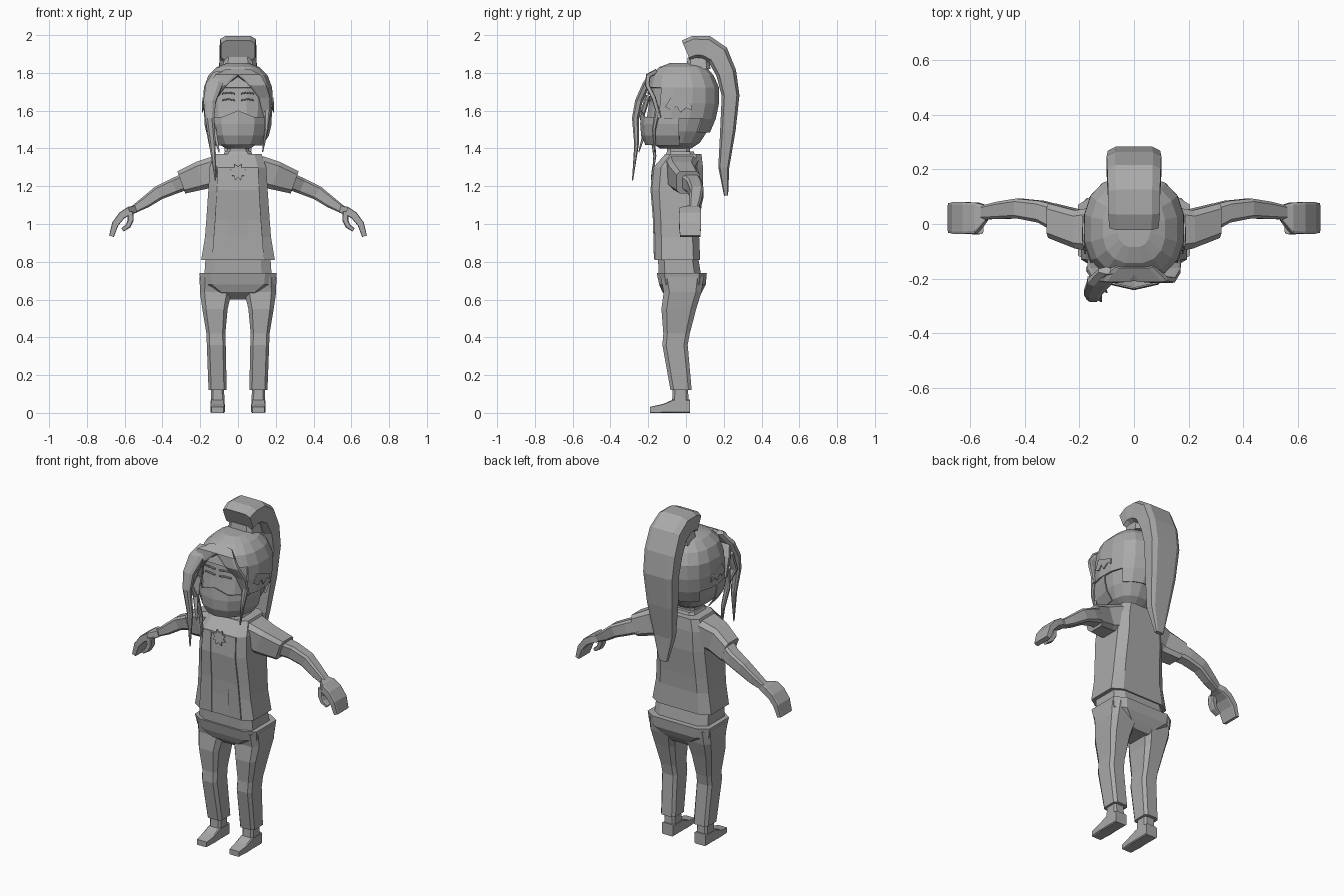
import bpy, bmesh, math
from mathutils import Vector

mat = bpy.data.materials.new("plain_grey")
mat.diffuse_color = (0.4, 0.4, 0.4, 1)
X, Y, Z = Vector((1, 0, 0)), Vector((0, 1, 0)), Vector((0, 0, 1))


def finish(name, bm):
    bmesh.ops.recalc_face_normals(bm, faces=bm.faces)
    me = bpy.data.meshes.new(name)
    bm.to_mesh(me)
    bm.free()
    me.materials.append(mat)
    ob = bpy.data.objects.new(name, me)
    bpy.context.collection.objects.link(ob)
    return ob


def chamfered(k):
    return [(1, k - 1), (1, 1 - k), (1 - k, 1), (k - 1, 1),
            (-1, 1 - k), (-1, k - 1), (k - 1, -1), (1 - k, -1)]


def rounded(n, p=0.8):
    out = []
    for i in range(n):
        a = 2 * math.pi * (i + 0.5) / n
        c, s = math.cos(a), math.sin(a)
        out.append((math.copysign(abs(c) ** p, c), math.copysign(abs(s) ** p, s)))
    return out


def loft(name, rows, u=X, v=None, shape=None, side=1, keep=None):
    """Rows are (x, y, z, half size along u, half size along v)."""
    shape = shape or chamfered(0.3)
    bm = bmesh.new()
    centres = [Vector(r[:3]) for r in rows]
    rings = []
    for i, r in enumerate(rows):
        t = centres[min(i + 1, len(rows) - 1)] - centres[max(i - 1, 0)]
        w = v or t.cross(u).normalized()
        ring = []
        for a, b in shape:
            p = centres[i] + u * a * r[3] + w * b * r[4]
            p.x *= side
            ring.append(bm.verts.new(p))
        rings.append(ring)
    n = len(shape)
    for a, b in zip(rings, rings[1:]):
        for i in range(n):
            j = (i + 1) % n
            bm.faces.new((a[i], a[j], b[j], b[i]))
    bm.faces.new(rings[0])
    bm.faces.new(rings[-1])
    if keep:
        gone = [f for f in bm.faces if not keep(f.calc_center_median())]
        bmesh.ops.delete(bm, geom=gone, context='FACES')
    return finish(name, bm)


def column(name, rows, **kw):
    """Upright part; rows are (z, half width, front y, back y)."""
    return loft(name, [(0, (f + b) / 2, z, w, (b - f) / 2) for z, w, f, b in rows],
                v=Y, **kw)


def thicken(ob, t):
    m = ob.modifiers.new("thickness", 'SOLIDIFY')
    m.thickness, m.offset = t, 1


# Trunk
column("jacket", [(0.81, .195, -.165, .075), (0.93, .175, -.166, .07), (1.02, .168, -.17, .075),
                  (1.18, .157, -.183, .09), (1.30, .15, -.172, .09), (1.37, .125, -.11, .082)])
column("shirt_hem", [(0.73, .178, -.145, .08), (0.82, .172, -.148, .065)])
column("trouser_top", [(0.60, .07, -.08, .06), (0.64, .13, -.125, .085),
                       (0.68, .197, -.142, .105), (0.74, .205, -.155, .11)])
column("neck", [(1.34, .075, -.105, .03), (1.37, .06, -.10, .02), (1.45, .055, -.10, .02)])
loft("collar", [(0, -.03, 1.35, .085, .085), (0, -.03, 1.385, .068, .07)], v=Y)

# Jacket edges, one thin panel each side of the opening
for s, tag in ((1, "left"), (-1, "right")):
    loft("jacket_panel_" + tag, [(.098, -.166, .812, .04, .004), (.088, -.171, 1.02, .034, .004),
                                 (.082, -.184, 1.18, .03, .004), (.082, -.173, 1.30, .026, .004)],
         v=Y, shape=chamfered(0.05), side=s)

# Pendant, an eight-pointed plate
bm = bmesh.new()
pts = []
for i in range(16):
    r = .046 if i % 2 else .028
    a = math.pi * i / 8
    pts.append(bm.verts.new((r * math.sin(a), -.182 - .004 * math.cos(a) * -1, 1.275 + r * math.cos(a))))
bm.faces.new(pts)
thicken(finish("pendant", bm), .008)

# Limbs
for s, tag in ((1, "left"), (-1, "right")):
    loft("leg_" + tag, [(.105, -.02, .72, .098, .115), (.118, -.018, .64, .084, .10),
                        (.122, -.038, .55, .067, .092), (.117, -.05, .42, .05, .07),
                        (.115, -.058, .36, .05, .067), (.108, -.026, .12, .048, .056)],
         v=Y, side=s)
    loft("ankle_" + tag, [(.108, -.03, .15, .034, .04), (.108, -.03, .02, .037, .045)],
         v=Y, side=s)
    loft("foot_" + tag, [(.108, .02, .035, .037, .035), (.108, -.07, .035, .037, .035),
                         (.108, -.12, .024, .038, .024), (.108, -.19, .016, .032, .016)],
         v=Z, side=s, shape=chamfered(0.15))
    loft("sleeve_" + tag, [(.11, -.02, 1.282, .085, .08), (.20, -.02, 1.256, .07, .076),
                           (.30, .012, 1.22, .063, .062)], u=Y, side=s)
    loft("arm_" + tag, [(.28, .02, 1.225, .05, .045), (.34, .045, 1.20, .04, .042),
                        (.42, .057, 1.165, .036, .038), (.49, .05, 1.115, .032, .031),
                        (.555, .042, 1.075, .025, .02)], u=Y, side=s)
    loft("hand_" + tag, [(.54, .04, 1.08, .028, .02), (.575, .022, 1.07, .056, .022),
                         (.615, .022, 1.045, .058, .02), (.65, .022, 1.0, .058, .018),
                         (.67, .022, .935, .054, .013)], u=Y, side=s, shape=chamfered(0.15))
    loft("thumb_" + tag, [(.57, -.012, 1.065, .024, .018), (.568, -.015, 1.02, .022, .016),
                          (.582, -.018, .99, .02, .014), (.612, -.018, .968, .016, .01)],
         u=Y, side=s)

# Head
head = [(1.40, .065, -.14, .03), (1.43, .115, -.185, .075), (1.49, .148, -.205, .115),
        (1.56, .165, -.21, .145), (1.64, .17, -.198, .162), (1.72, .168, -.19, .162),
        (1.78, .145, -.175, .135), (1.82, .105, -.135, .10), (1.84, .055, -.08, .06)]
column("head", head, shape=rounded(16))


# Hair cap, open at the face and trimmed under the ears
def covers(c):
    face = c.y < -.12 and abs(c.x) < .13 and c.z < 1.74
    return not face and c.z > 1.57 - .6 * max(0, c.y)


cap = column("hair_cap", [(z, w + .004, f - .004, b + .004) for z, w, f, b in head],
             shape=rounded(16), keep=covers)
thicken(cap, .012)

# Fringe overhanging the brow
for s, tag in ((1, "left"), (-1, "right")):
    loft("fringe_" + tag, [(.02, -.155, 1.81, .05, .012), (.06, -.2, 1.785, .06, .014),
                           (.105, -.205, 1.735, .045, .012), (.14, -.172, 1.67, .03, .012),
                           (.155, -.14, 1.56, .016, .01)], side=s)

# Loose locks of hair
locks = {
    "long_lock": [(-.08, -.17, 1.80, .05, .015), (-.125, -.21, 1.74, .045, .02),
                  (-.15, -.25, 1.65, .033, .02), (-.15, -.268, 1.56, .024, .018),
                  (-.135, -.262, 1.42, .017, .012), (-.12, -.283, 1.23, .003, .003)],
    "inner_lock": [(-.14, -.20, 1.68, .03, .015), (-.155, -.235, 1.57, .02, .014),
                   (-.13, -.215, 1.50, .016, .01), (-.10, -.25, 1.38, .003, .003)],
    "cheek_lock": [(-.15, -.165, 1.60, .025, .015), (-.15, -.18, 1.48, .016, .012),
                   (-.13, -.165, 1.36, .012, .008), (-.115, -.178, 1.25, .003, .003)],
    "short_lock": [(.155, -.15, 1.60, .018, .015), (.15, -.17, 1.50, .01, .01),
                   (.13, -.165, 1.38, .003, .003)]}
for name, rows in locks.items():
    loft(name, rows, shape=chamfered(0.5))

# Ponytail and its tie
loft("ponytail", [(0, .0, 1.918, .09, .058), (0, .045, 1.937, .095, .06),
                  (0, .105, 1.935, .095, .064), (0, .168, 1.895, .098, .062),
                  (0, .213, 1.80, .1, .054), (0, .236, 1.68, .096, .047),
                  (0, .222, 1.50, .084, .041), (0, .200, 1.30, .06, .029),
                  (0, .212, 1.15, .025, .011)])
column("hair_tie", [(1.82, .085, .0, .13), (1.885, .07, .01, .12)])

# Face mask, a folded sheet peaked over the nose
bm = bmesh.new()
cols = [(-.172, -.03, 1.575), (-.145, -.15, 1.565), (-.085, -.207, 1.565), (0, -.226, 1.6),
        (.085, -.207, 1.565), (.145, -.15, 1.565), (.172, -.03, 1.575)]
grid = []
for sx, sy, z in ((1, 1, None), (1, 1.02, 1.53), (.92, 1, 1.47), (.72, .9, 1.42)):
    grid.append([bm.verts.new((x * sx, y * sy - .006, z or zt)) for x, y, zt in cols])
for a, b in zip(grid, grid[1:]):
    for i in range(6):
        bm.faces.new((a[i], a[i + 1], b[i + 1], b[i]))
thicken(finish("mask", bm), .006)

# Eyelids, brows and ear tufts as thin plates
for s, tag in ((1, "left"), (-1, "right")):
    for part, z in (("eyelid", 1.655), ("brow", 1.69)):
        loft(part + "_" + tag, [(.015, -.198, z, .004, .005), (.05, -.199, z + .006, .004, .006),
                                (.085, -.186, z, .004, .005)], u=Z, v=Y, side=s)
    bm = bmesh.new()
    edge = [(-.11, 1.62), (-.08, 1.67), (.03, 1.63), (.03, 1.60), (0, 1.615),
            (-.03, 1.59), (-.05, 1.625), (-.075, 1.60)]
    bm.faces.new([bm.verts.new((s * (.185 - .2 * max(0, -y - .06)), y, z)) for y, z in edge])
    thicken(finish("ear_tuft_" + tag, bm), .006)
